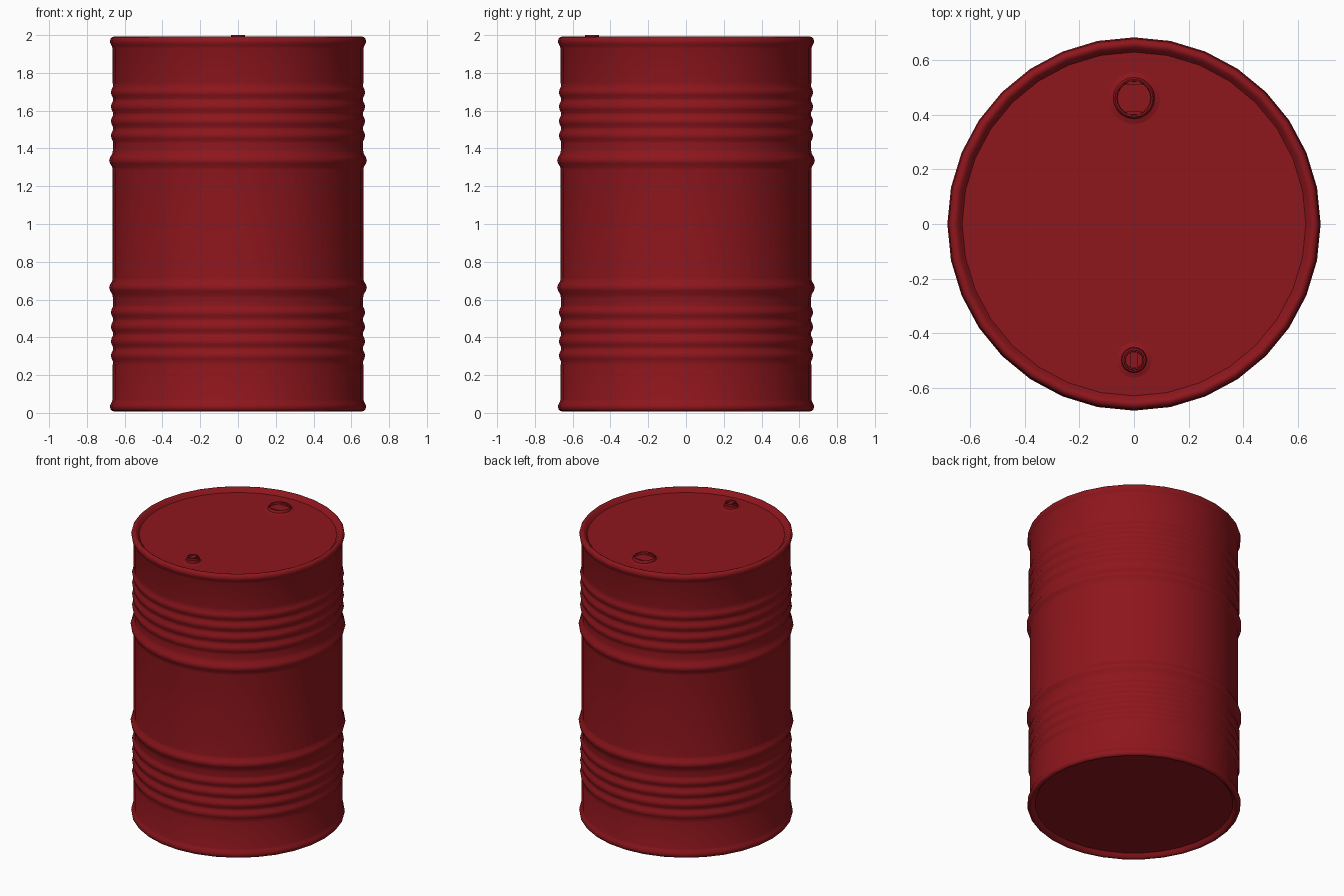
import bpy, bmesh, math

if "Cube" in bpy.data.objects:
    bpy.data.objects.remove(bpy.data.objects["Cube"])

red = bpy.data.materials.new("red_paint")
red.diffuse_color = (0.27, 0.008, 0.012, 1)
red.use_nodes = True
red.node_tree.nodes["Principled BSDF"].inputs["Base Color"].default_value = red.diffuse_color


def finish(obj, angle=40):
    obj.data.materials.append(red)
    bpy.ops.object.select_all(action='DESELECT')
    obj.select_set(True)
    bpy.context.view_layer.objects.active = obj
    bpy.ops.object.shade_smooth_by_angle(angle=math.radians(angle))
    return obj


def lathe(name, profile, sides, loc=(0, 0, 0)):
    """Revolve (radius, z) points about z; radius 0 becomes a pole."""
    bm = bmesh.new()
    rings = []
    for r, z in profile:
        if r == 0:
            rings.append([bm.verts.new((0, 0, z))] * sides)
        else:
            rings.append([bm.verts.new((r * math.cos(2 * math.pi * i / sides),
                                        r * math.sin(2 * math.pi * i / sides), z))
                          for i in range(sides)])
    for a, b in zip(rings, rings[1:]):
        for i in range(sides):
            j = (i + 1) % sides
            bm.faces.new(list(dict.fromkeys((a[i], a[j], b[j], b[i]))))
    bmesh.ops.recalc_face_normals(bm, faces=bm.faces)
    mesh = bpy.data.meshes.new(name)
    bm.to_mesh(mesh)
    bm.free()
    obj = bpy.data.objects.new(name, mesh)
    obj.location = loc
    bpy.context.collection.objects.link(obj)
    return finish(obj)


def box(name, loc, size):
    bpy.ops.mesh.primitive_cube_add(size=1, location=loc)
    obj = bpy.context.object
    obj.name = name
    obj.scale = size
    return finish(obj)


# Drum: upper half profile from the waist to the lid centre, mirrored about z = 1
BODY, LID = 0.664, 1.965
upper = [(BODY, 1.285), (0.666, 1.302), (0.677, 1.32), (0.682, 1.337),
         (0.677, 1.354), (0.666, 1.372), (0.661, 1.395), (0.661, 1.43)]
for z in (1.468, 1.545, 1.621, 1.697):
    upper += [(0.661, z - 0.032), (0.669, z - 0.016), (0.673, z),
              (0.669, z + 0.016), (0.661, z + 0.032)]
upper += [(BODY, 1.75), (BODY, 1.93), (0.669, 1.943), (0.676, 1.956),
          (0.678, 1.968), (0.675, 1.981), (0.667, 1.99), (0.657, 1.992),
          (0.647, 1.988), (0.638, 1.976), (0.628, LID), (0, LID)]
lower = [(r, 2 - z) for r, z in reversed(upper)]
lathe("drum_body", lower + upper, 32)

# Large bung: embossed collar, raised ring, sunken floor and two lugs
LY = 0.46
lathe("large_bung", [(0.095, LID), (0.076, LID + 0.006), (0.073, 1.984),
                     (0.069, 1.988), (0.063, 1.986), (0.061, 1.972), (0, 1.972)],
      20, (0, LY, 0))
for s, side in ((1, "back"), (-1, "front")):
    box("large_bung_lug_" + side, (0, LY + s * 0.054, 1.977), (0.056, 0.012, 0.014))

# Small bung: embossed collar, stepped ring and a central grip bar
SY = -0.497
lathe("small_bung", [(0.065, LID), (0.047, LID + 0.006), (0.044, 1.986),
                     (0.038, 1.988), (0.037, 2.0), (0.032, 2.0),
                     (0.031, 1.984), (0, 1.984)], 16, (0, SY, 0))
box("small_bung_bar", (0, SY, 1.989), (0.026, 0.06, 0.014))
